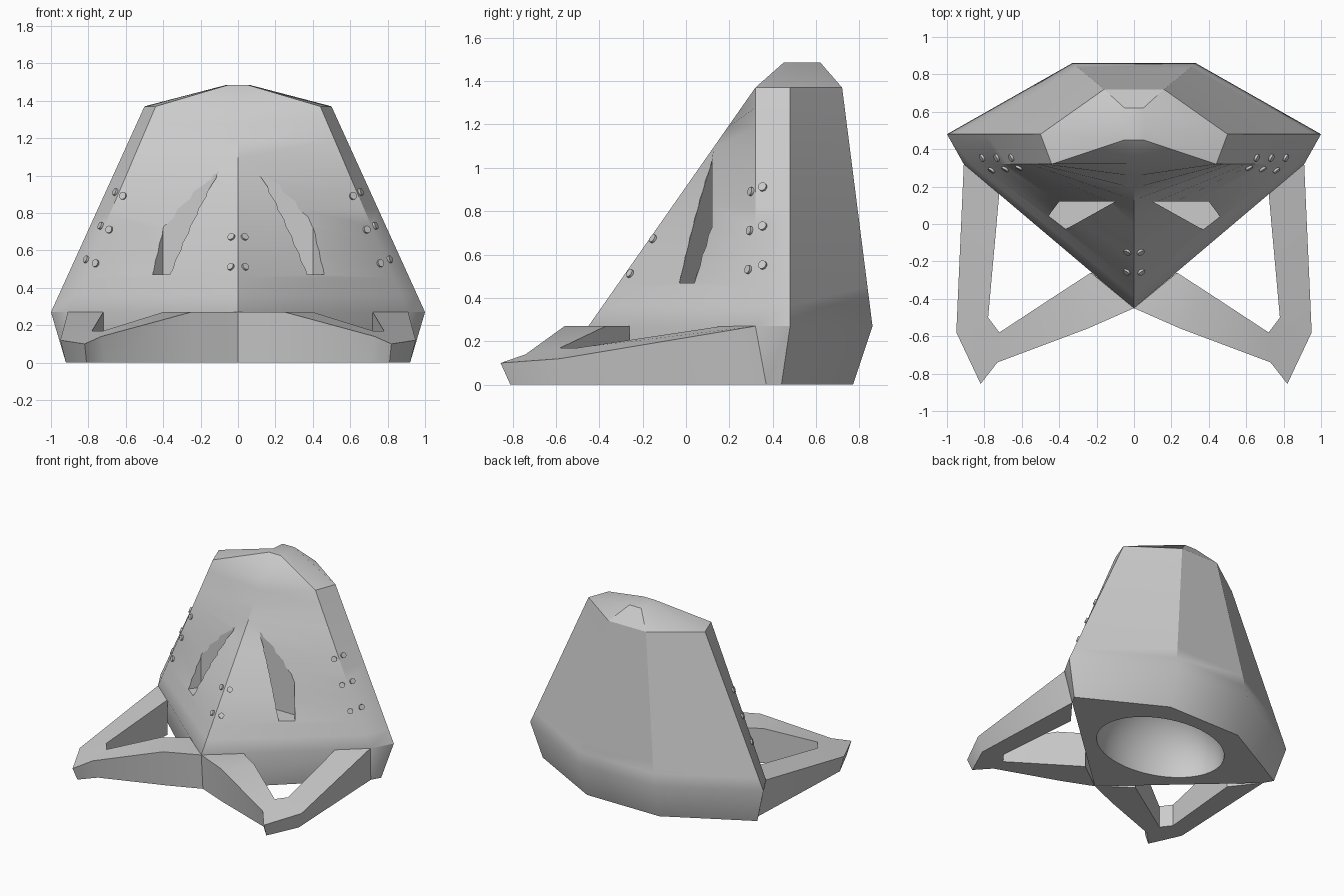
import bpy, bmesh
from mathutils import Vector

cube = bpy.data.objects.get("Cube")
if cube:
    bpy.data.objects.remove(cube, do_unlink=True)

grey = bpy.data.materials.new("plain_grey")
grey.use_nodes = True
grey.diffuse_color = (0.6, 0.6, 0.6, 1)
grey.node_tree.nodes["Principled BSDF"].inputs["Base Color"].default_value = grey.diffuse_color


def finish(name, bm):
    bmesh.ops.recalc_face_normals(bm, faces=bm.faces)
    mesh = bpy.data.meshes.new(name)
    bm.to_mesh(mesh)
    bm.free()
    mesh.materials.append(grey)
    obj = bpy.data.objects.new(name, mesh)
    bpy.context.collection.objects.link(obj)
    return obj


def select(obj):
    bpy.ops.object.select_all(action='DESELECT')
    obj.select_set(True)
    bpy.context.view_layer.objects.active = obj


def smooth(obj):
    select(obj)
    bpy.ops.object.shade_smooth_by_angle(angle=0.52)


def loft(bm, rings, closed_ends=True):
    """Skin a list of equal-length point rings."""
    rows = [[bm.verts.new(p) for p in ring] for ring in rings]
    n = len(rows[0])
    for a, b in zip(rows, rows[1:]):
        for i in range(n):
            j = (i + 1) % n
            bm.faces.new((a[i], a[j], b[j], b[i]))
    if closed_ends:
        bm.faces.new(rows[0])
        bm.faces.new(rows[-1])


def ring(half, z):
    """Mirror front point plus three side points into a full outline."""
    pts = half + [(-x, y) for x, y in reversed(half[1:])]
    return [Vector((x, y, z)) for x, y in pts]


# Main shell: base, waist, twisted front up to the brow, then a low crown
Z0, Z1 = 0.27, 1.37
base = ring([(0, -.43), (.88, .37), (.92, .44), (.31, .77)], 0)
waist = ring([(0, -.45), (.91, .32), (1, .48), (.33, .86)], Z0)
brow = ring([(0, .32), (.44, .32), (.5, .48), (.16, .72)], Z1)
crown = ring([(0, .45), (.05, .45), (.06, .52), (.05, .62)], 1.485)
STEPS = 12
levels = [[a.lerp(b, k / STEPS) for a, b in zip(waist, brow)] for k in range(STEPS + 1)]
bm = bmesh.new()
loft(bm, [base] + levels + [crown])
shell = finish("shell", bm)

# Cutters: two eye slots and the hollow underneath
cutters = []
for s in (1, -1):
    bm = bmesh.new()
    plan = [(.10, .12), (.40, .12), (.475, .02), (.39, -.042)]
    loft(bm, [[(s * x, y, z) for x, y in plan] for z in (.47, 1.15)])
    cutters.append(finish("eye_cutter", bm))
bm = bmesh.new()
bmesh.ops.create_uvsphere(bm, u_segments=48, v_segments=24, radius=1)
for v in bm.verts:
    v.co = Vector((v.co.x * .5, .29 + v.co.y * .37, v.co.z * .45))
cutters.append(finish("hollow_cutter", bm))

for cutter in cutters:
    mod = shell.modifiers.new("cut", 'BOOLEAN')
    mod.operation = 'DIFFERENCE'
    mod.solver = 'EXACT'
    mod.object = cutter
    select(shell)
    bpy.ops.object.modifier_apply(modifier=mod.name)
    bpy.data.objects.remove(cutter, do_unlink=True)
smooth(shell)

# Side frames: an open triangular arm on each side, drooping to a pointed toe
outer_top = [(.91, .32, .27), (.95, -.58, .12), (.82, -.855, .10),
             (.73, -.74, .14), (.25, -.56, .27), (0, -.45, .27)]
inner_top = [(.72, .165, .27), (.78, -.50, .17), (.75, -.54, .17),
             (.72, -.58, .17), (.40, -.37, .27), (.23, -.26, .27)]
outer_low = [(.88, .37), (.92, -.57), (.81, -.81), (.71, -.70), (.24, -.53), (0, -.43)]
for s, side in ((1, "left"), (-1, "right")):
    bm = bmesh.new()
    sections = []
    for o, i, b in zip(outer_top, inner_top, outer_low):
        sections.append([(s * o[0], o[1], o[2]), (s * i[0], i[1], i[2]),
                         (s * i[0], i[1], 0), (s * b[0], b[1], 0)])
    loft(bm, sections)
    smooth(finish(side + "_frame", bm))


# Rivets: small discs set on the shell panels
def rivet(panel, u, z, s):
    a, b = waist[panel], waist[panel + 1]
    c, d = brow[panel], brow[panel + 1]
    t = (z - Z0) / (Z1 - Z0)
    p, q = a.lerp(c, t), b.lerp(d, t)
    pos = p.lerp(q, u)
    normal = (q - p).cross((c - a).lerp(d - b, u)).normalized()
    pos.x *= s
    normal.x *= s
    bm = bmesh.new()
    bmesh.ops.create_cone(bm, cap_ends=True, segments=16, radius1=.02, radius2=.02, depth=.024)
    turn = normal.to_track_quat('Z', 'Y')
    for v in bm.verts:
        v.co = turn @ v.co + pos
    smooth(finish("rivet", bm))


for s in (1, -1):
    for z in (.51, .67):
        rivet(0, .045, z, s)
    for z in (.53, .71, .89):
        rivet(0, .95, z, s)
        rivet(1, .22, z + .02, s)
